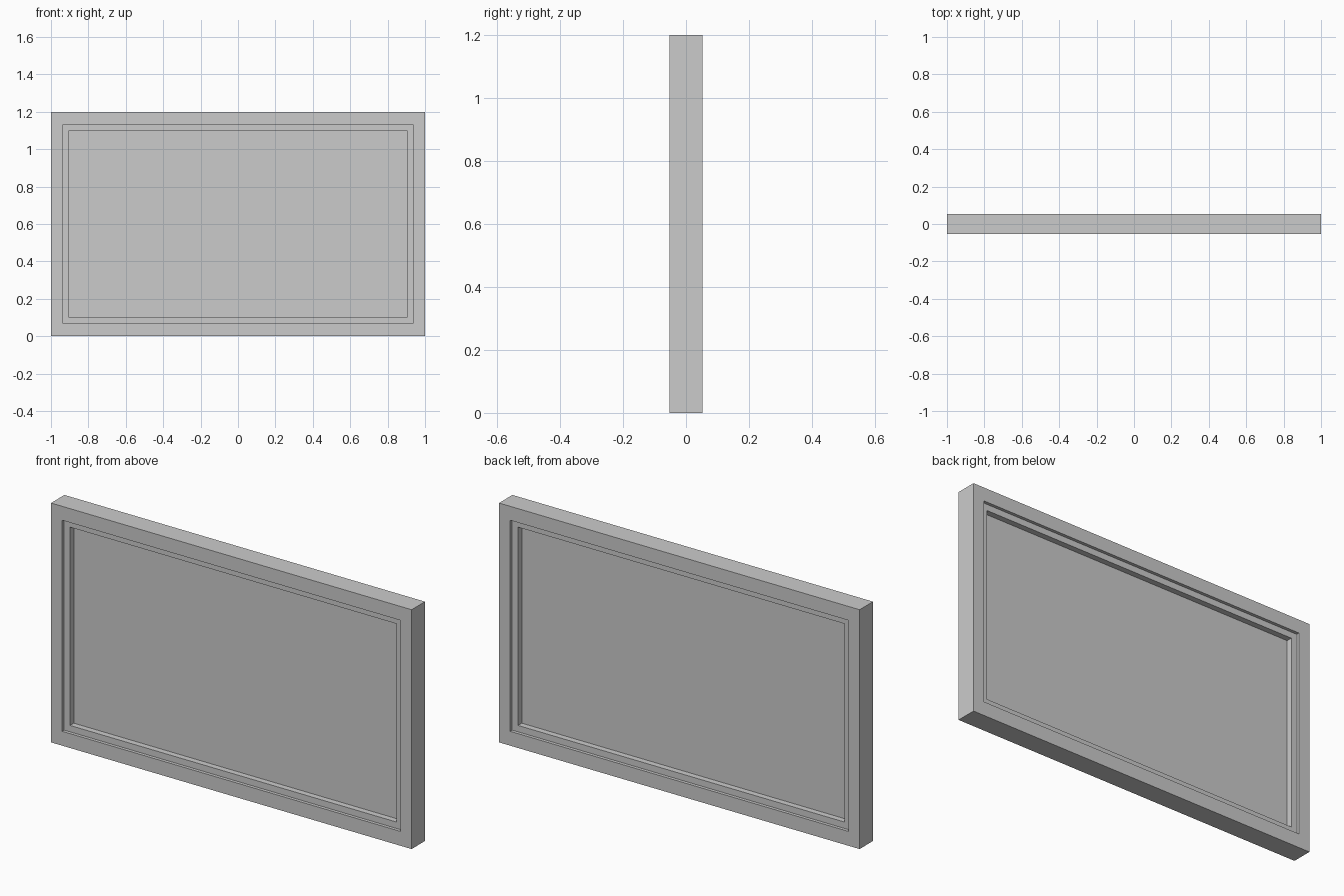
import bpy, bmesh

if "Cube" in bpy.data.objects:
    bpy.data.objects.remove(bpy.data.objects["Cube"])


def rect(half_w, z0, z1):
    return [(-half_w, z0), (half_w, z0), (half_w, z1), (-half_w, z1)]


def add_object(name, bm):
    bmesh.ops.recalc_face_normals(bm, faces=bm.faces)
    mesh = bpy.data.meshes.new(name)
    bm.to_mesh(mesh)
    bm.free()
    obj = bpy.data.objects.new(name, mesh)
    bpy.context.collection.objects.link(obj)
    return obj


def ring(name, outer, inner, half_depth):
    """Closed rectangular border, square in section."""
    bm = bmesh.new()
    section = [(outer, -half_depth), (outer, half_depth),
               (inner, half_depth), (inner, -half_depth)]
    loops = [[bm.verts.new((x, y, z)) for x, z in pts] for pts, y in section]
    for a, b in zip(loops, loops[1:] + loops[:1]):
        for i in range(4):
            j = (i + 1) % 4
            bm.faces.new((a[i], a[j], b[j], b[i]))
    return add_object(name, bm)


def slab(name, pts, half_depth):
    bm = bmesh.new()
    face = bm.faces.new([bm.verts.new((x, -half_depth, z)) for x, z in pts])
    out = bmesh.ops.extrude_face_region(bm, geom=[face], use_keep_orig=True)
    verts = [v for v in out["geom"] if isinstance(v, bmesh.types.BMVert)]
    bmesh.ops.translate(bm, verts=verts, vec=(0, 2 * half_depth, 0))
    return add_object(name, bm)


outside = rect(1.0, 0.0, 1.2)
frame_opening = rect(0.938, 0.072, 1.13)
pane_opening = rect(0.906, 0.104, 1.098)

# Outer window frame
ring("window_frame", outside, frame_opening, 0.053)
# Thinner sash stepped back on both sides
ring("window_sash", frame_opening, pane_opening, 0.037)
# Pane recessed in the middle
slab("glass_pane", pane_opening, 0.007)
